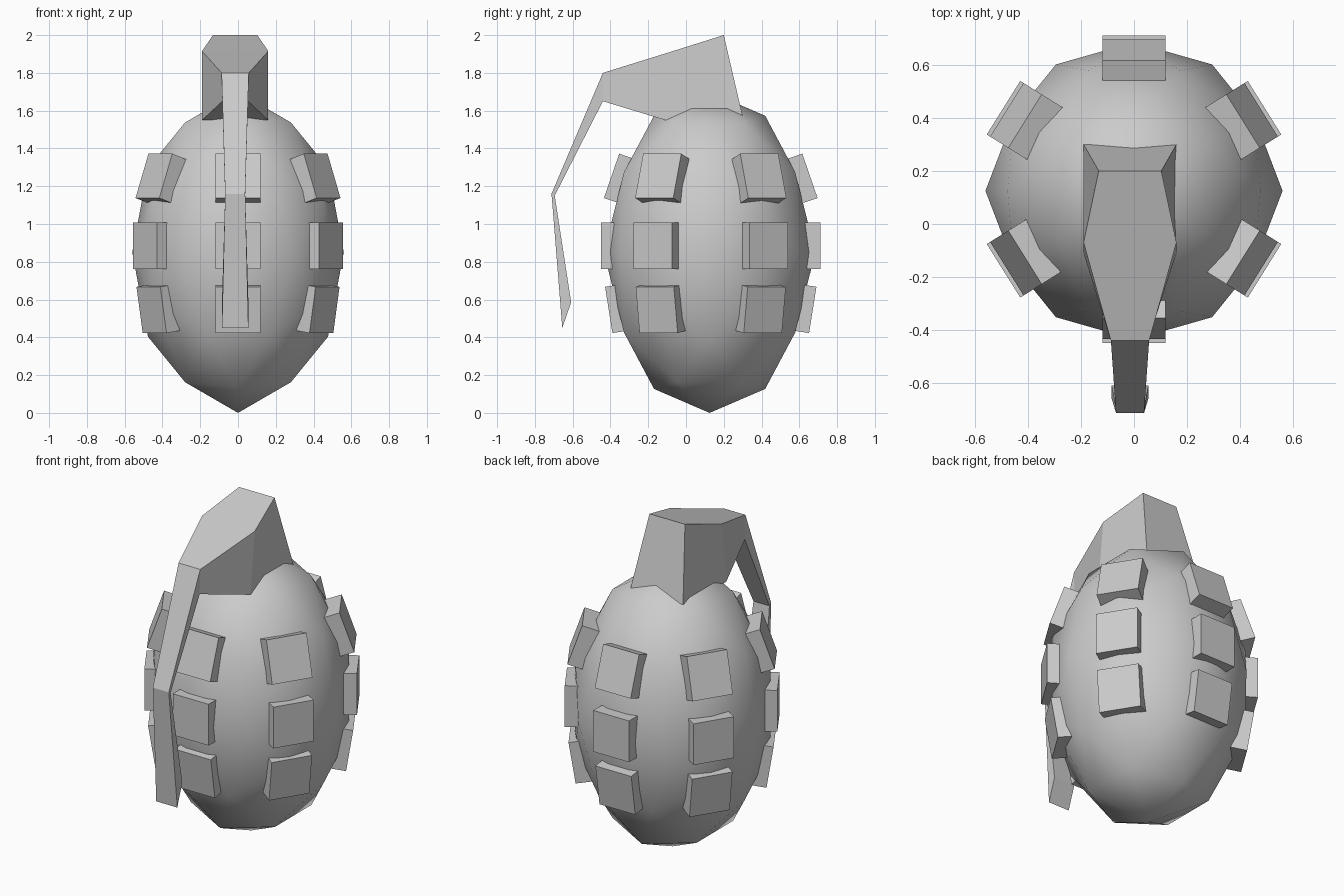
import bpy, bmesh, math
from mathutils import Matrix, Vector

if "Cube" in bpy.data.objects:
    bpy.data.objects.remove(bpy.data.objects["Cube"])


def make_object(name, bm, smooth=False):
    bmesh.ops.recalc_face_normals(bm, faces=bm.faces)
    for f in bm.faces:
        f.smooth = smooth
    me = bpy.data.meshes.new(name)
    bm.to_mesh(me)
    bm.free()
    ob = bpy.data.objects.new(name, me)
    bpy.context.collection.objects.link(ob)
    return ob


def loft(name, sections, cx):
    """Four-sided loft; section = (y, z, half width) of outer edge, then inner edge."""
    bm = bmesh.new()
    rings = []
    for y1, z1, w1, y2, z2, w2 in sections:
        rings.append([bm.verts.new(p) for p in (
            (cx - w1, y1, z1), (cx + w1, y1, z1), (cx + w2, y2, z2), (cx - w2, y2, z2))])
    for a, b in zip(rings, rings[1:]):
        for i in range(4):
            j = (i + 1) % 4
            bm.faces.new((a[i], a[j], b[j], b[i]))
    bm.faces.new(rings[0])
    bm.faces.new(rings[-1][::-1])
    return make_object(name, bm)


# Body: low-poly icosphere turned so an edge midpoint points up, stretched to an egg
bm = bmesh.new()
bmesh.ops.create_icosphere(bm, subdivisions=2, radius=1)
turn = Matrix.Rotation(math.radians(90), 4, 'Z') @ Matrix.Rotation(-math.radians(31.717), 4, 'Y')
bm.transform(Matrix.Translation((0, 0.125, 0.85)) @ Matrix.Diagonal((0.56, 0.56, 0.85, 1)) @ turn)
make_object("body", bm, smooth=True)

# Raised blocks: three rows of six; row = outer face radius, height, upward tilt
rows = {"lower": (0.54, 0.545, -9), "middle": (0.58, 0.885, 0), "upper": (0.525, 1.255, 19)}
depth = 0.2
for row, (r, z, tilt) in rows.items():
    for k, angle in enumerate((-90, -32, 32, 90, 148, 212)):
        bm = bmesh.new()
        bmesh.ops.create_cube(bm, size=1)
        bm.transform(Matrix.Translation((0, 0.131, 0))
                     @ Matrix.Rotation(math.radians(angle), 4, 'Z')
                     @ Matrix.Translation((r, 0, z))
                     @ Matrix.Rotation(-math.radians(tilt), 4, 'Y')
                     @ Matrix.Translation((-depth / 2, 0, 0))
                     @ Matrix.Diagonal((depth, 0.238, 0.248, 1)))
        make_object(f"{row}_block_{k + 1}", bm)

# Fuse head on top, tapering forward into the lever
loft("fuse_head", [
    (0.20, 2.00, 0.118, 0.30, 1.57, 0.175),
    (-0.07, 1.915, 0.175, -0.11, 1.55, 0.175),
    (-0.44, 1.80, 0.072, -0.44, 1.65, 0.068),
], -0.015)

# Safety lever hanging down the front
loft("safety_lever", [
    (-0.44, 1.80, 0.072, -0.44, 1.65, 0.068),
    (-0.712, 1.16, 0.053, -0.695, 1.15, 0.053),
    (-0.655, 0.45, 0.070, -0.608, 0.585, 0.070),
], -0.015)
